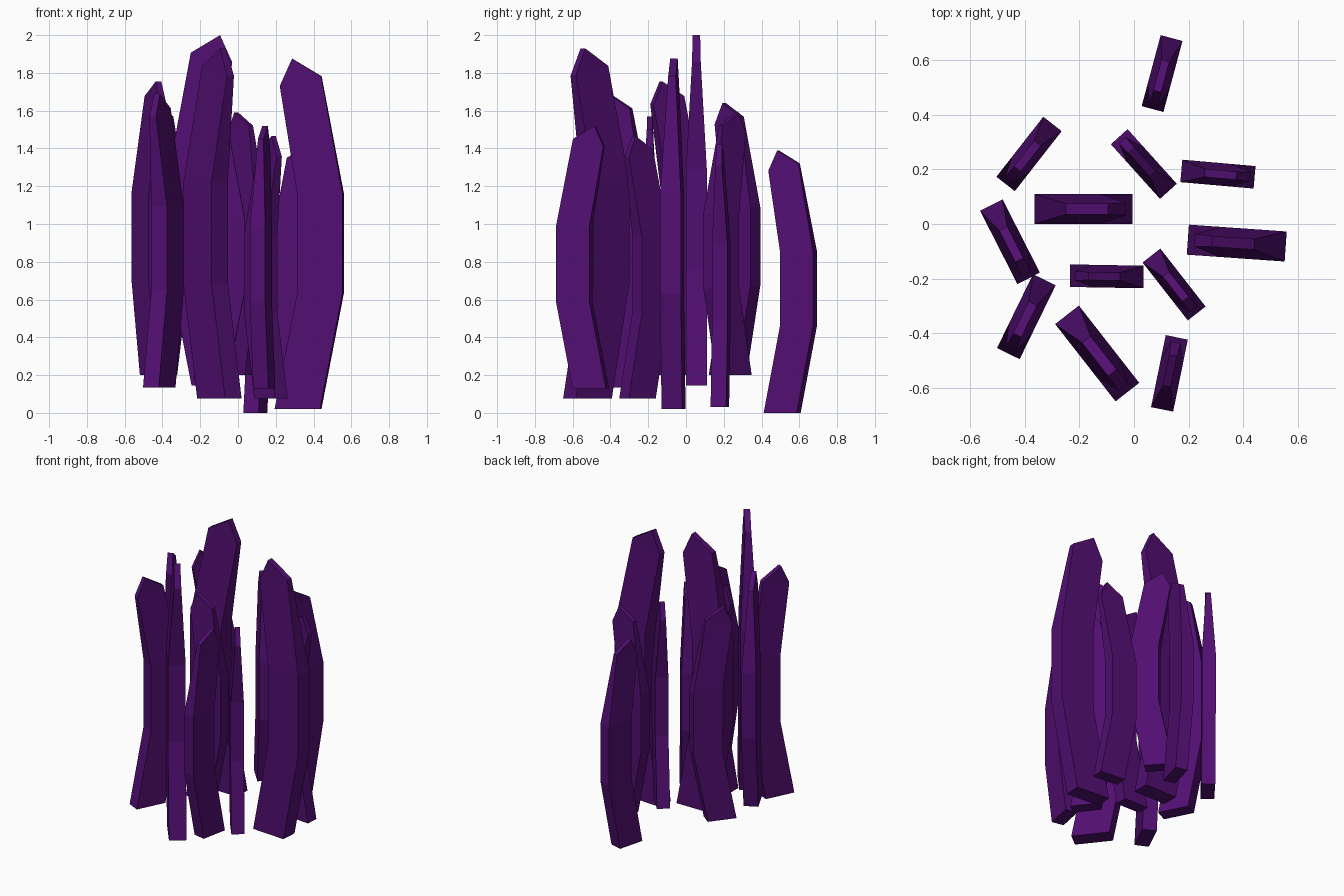
import bpy, bmesh
from math import radians
from mathutils import Matrix

cube = bpy.data.objects.get("Cube")
if cube:
    bpy.data.objects.remove(cube, do_unlink=True)

# Deep violet crystal
violet = bpy.data.materials.new("deep_violet")
violet.use_nodes = True
colour = (0.083, 0.0045, 0.165, 1)
violet.diffuse_color = colour
bsdf = next(n for n in violet.node_tree.nodes if n.type == "BSDF_PRINCIPLED")
bsdf.inputs["Base Color"].default_value = colour

# Curved outline, paired left and right going up, then the peak:
# (position across, height, thickness), as shares of the shard's size
OUTLINE = [
    (0.00, 0.00, 1), (0.67, 0.00, 1),
    (0.33, 0.33, 1), (1.00, 0.33, 1),
    (0.33, 0.617, 1), (1.00, 0.617, 1),
    (0.07, 0.922, 0.42), (0.68, 0.95, 0.36),
    (0.25, 1.00, 0.36),
]
PANELS = [(0, 1, 3, 2), (2, 3, 5, 4), (4, 5, 7, 6), (6, 7, 8)]
RIM = [0, 1, 3, 5, 7, 8, 6, 4, 2]


def shard(name, x, y, angle, base, height):
    """Curved flat shard whose belly points along angle."""
    width, depth = height * 0.194, height * 0.0595
    bm = bmesh.new()
    sides = [[bm.verts.new(((u - 0.5) * width, s * t * depth / 2, h * height))
              for u, h, t in OUTLINE] for s in (-1, 1)]
    front, back = sides
    for panel in PANELS:
        bm.faces.new([front[i] for i in panel])
        bm.faces.new([back[i] for i in reversed(panel)])
    for a, b in zip(RIM, RIM[1:] + RIM[:1]):
        bm.faces.new((front[b], front[a], back[a], back[b]))
    bmesh.ops.recalc_face_normals(bm, faces=bm.faces)
    bm.transform(Matrix.Translation((x, y, base)) @ Matrix.Rotation(radians(angle), 4, "Z"))
    mesh = bpy.data.meshes.new(name)
    bm.to_mesh(mesh)
    bm.free()
    mesh.materials.append(violet)
    bpy.context.collection.objects.link(bpy.data.objects.new(name, mesh))


LARGE, MEDIUM, SMALL = 1.855, 1.555, 1.39

# Large shards
shard("centre_shard", -0.185, 0.055, 180, 0.145, LARGE)
shard("left_shard", 0.377, -0.07, -4, 0.02, LARGE)
shard("front_shard", -0.135, -0.475, 128, 0.075, LARGE)

# Medium shards
shard("right_shard", -0.455, -0.065, 117, 0.2, MEDIUM)
shard("front_right_shard", -0.395, -0.34, 64, 0.135, MEDIUM)

# Small shards
shard("back_right_shard", -0.385, 0.257, 52, 0.2, 1.44)
shard("back_shard", 0.103, 0.552, 75, 0, SMALL)
shard("inner_back_shard", 0.036, 0.22, -48, 0.2, SMALL)
shard("back_left_shard", 0.308, 0.183, 175, 0.03, SMALL)
shard("inner_front_shard", -0.1, -0.192, -1, 0.18, SMALL)
shard("inner_left_shard", 0.147, -0.222, 128, 0.075, SMALL)
shard("front_left_shard", 0.13, -0.548, 258.5, 0.13, SMALL)
